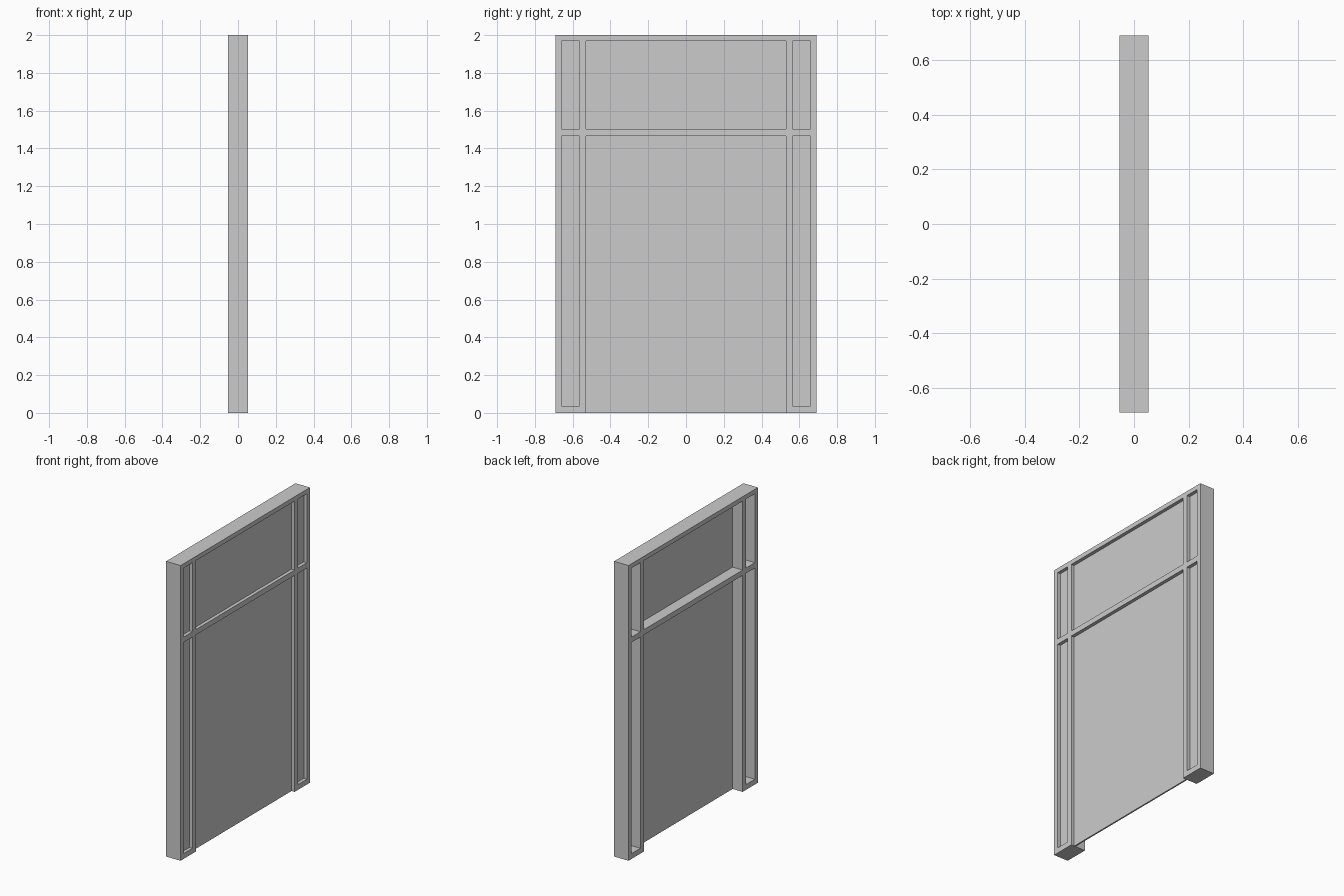
import bpy, bmesh

if "Cube" in bpy.data.objects:
    bpy.data.objects.remove(bpy.data.objects["Cube"])

HALF_DEPTH = 0.054
PANE_BACK, PANE_FRONT = 0.021, 0.031
# Grid lines of the frame bars across the width and up the height
YS = [-0.692, -0.66, -0.565, -0.529, 0.529, 0.565, 0.66, 0.692]
ZS = [0.0, 0.036, 1.467, 1.503, 1.97, 2.0]


def finish(name, bm):
    bmesh.ops.recalc_face_normals(bm, faces=bm.faces[:])
    mesh = bpy.data.meshes.new(name)
    bm.to_mesh(mesh)
    bm.free()
    obj = bpy.data.objects.new(name, mesh)
    bpy.context.collection.objects.link(obj)
    return obj


def slab(name, rects, x0, x1):
    """Extrude joined rectangles in the YZ plane from x0 to x1."""
    bm = bmesh.new()
    for ya, yb, za, zb in rects:
        bm.faces.new([bm.verts.new((x0, y, z))
                      for y, z in ((ya, za), (yb, za), (yb, zb), (ya, zb))])
    bmesh.ops.remove_doubles(bm, verts=bm.verts[:], dist=1e-5)
    ext = bmesh.ops.extrude_face_region(bm, geom=bm.faces[:], use_keep_orig=True)
    moved = [g for g in ext["geom"] if isinstance(g, bmesh.types.BMVert)]
    bmesh.ops.translate(bm, verts=moved, vec=(x1 - x0, 0, 0))
    return finish(name, bm)


def is_bar(i, j):
    """True where a grid cell belongs to a stile or a rail."""
    if i % 2 == 0 or j in (2, 4):
        return True
    return j == 0 and i != 3          # sills only below the sidelights


# Frame: all stiles and rails as one clean solid
bars = [(YS[i], YS[i + 1], ZS[j], ZS[j + 1])
        for i in range(7) for j in range(5) if is_bar(i, j)]
slab("door_frame", bars, -HALF_DEPTH, HALF_DEPTH)

# Door leaf reaching the floor, and the transom pane above it
slab("door_leaf", [(YS[3], YS[4], ZS[0], ZS[2])], PANE_BACK, PANE_FRONT)
slab("transom_pane", [(YS[3], YS[4], ZS[3], ZS[4])], PANE_BACK, PANE_FRONT)

# Narrow sidelight panes on both sides
for side, i in (("left", 1), ("right", 5)):
    for level, j in (("lower", 1), ("upper", 3)):
        slab(f"{side}_{level}_sidelight",
             [(YS[i], YS[i + 1], ZS[j], ZS[j + 1])], PANE_BACK, PANE_FRONT)
